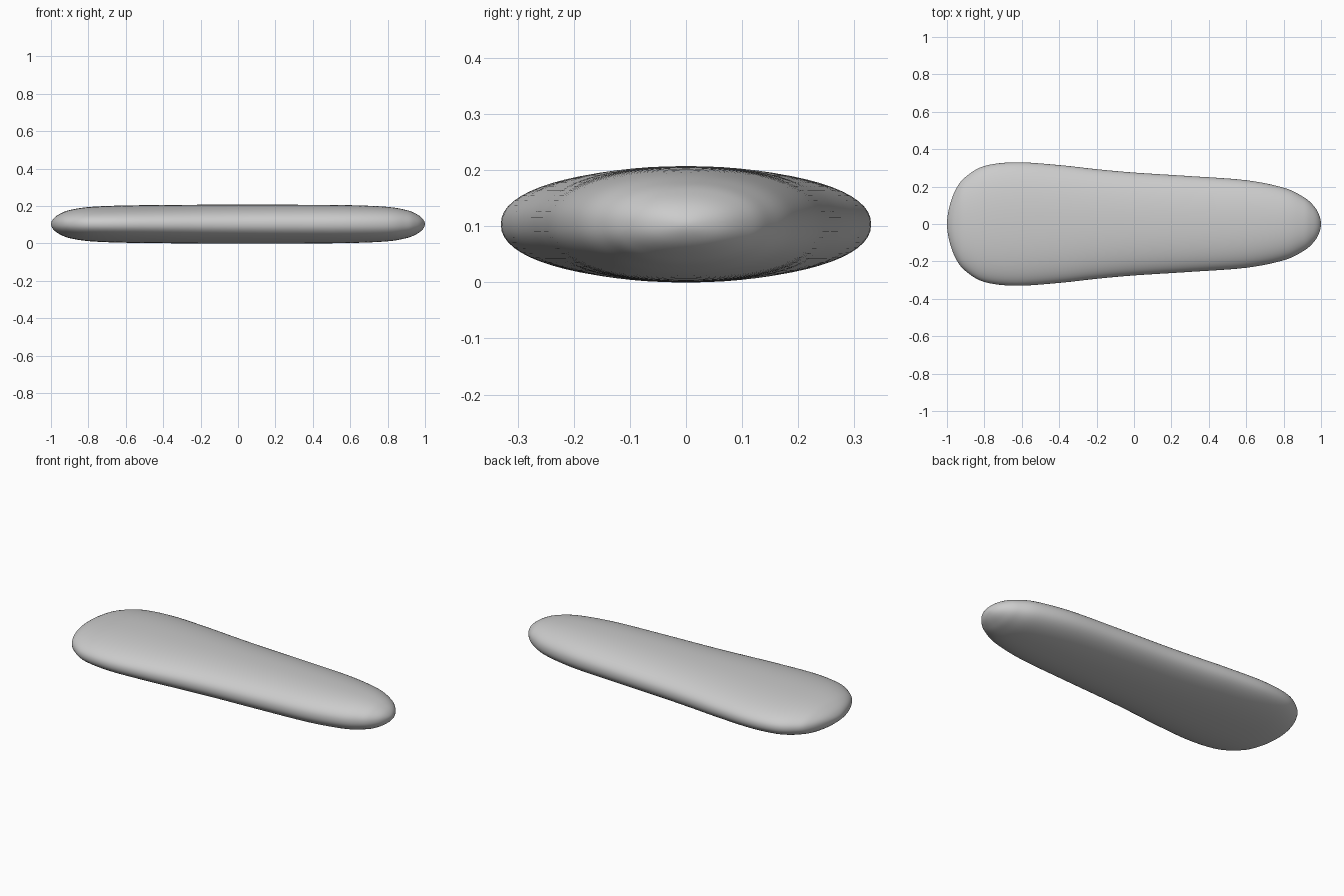
import bpy, bmesh, math

if "Cube" in bpy.data.objects:
    bpy.data.objects.remove(bpy.data.objects["Cube"])

# Stations along the length: (x, half width, half height)
STATIONS = [
    (-1.0, 0.0, 0.0), (-0.985, 0.10, 0.031), (-0.95, 0.19, 0.056), (-0.90, 0.252, 0.075),
    (-0.80, 0.31, 0.091), (-0.63, 0.33, 0.099), (-0.40, 0.315, 0.102), (-0.2, 0.293, 0.1035),
    (0.0, 0.275, 0.1035), (0.3, 0.256, 0.1035), (0.6, 0.234, 0.101), (0.8, 0.194, 0.092),
    (0.9, 0.148, 0.075), (0.95, 0.109, 0.056), (0.985, 0.06, 0.031), (1.0, 0.0, 0.0),
]
SIDES, STEPS, POWER, MID_Z = 64, 6, 2.2, 0.1035


def mirrored(p):
    return (p[0], -p[1], -p[2])


def spline(points):
    """Smooth curve through the stations, rounded at both tips."""
    p = [mirrored(points[1])] + points + [mirrored(points[-2])]
    out = []
    for i in range(1, len(p) - 2):
        for s in range(STEPS):
            t = s / STEPS
            out.append(tuple(
                0.5 * (2 * b + (c - a) * t + (2 * a - 5 * b + 4 * c - d) * t * t
                       + (3 * b - a - 3 * c + d) * t ** 3)
                for a, b, c, d in zip(p[i - 1], p[i], p[i + 1], p[i + 2])))
    return out + [points[-1]]


def rounded(v):
    return math.copysign(abs(v) ** (2 / POWER), v)


# Flattened, tapered body lofted through oval rings
bm = bmesh.new()
curve = spline(STATIONS)
rings = []
for x, w, h in curve[1:-1]:
    rings.append([bm.verts.new((x, w * rounded(math.cos(a)), MID_Z + h * rounded(math.sin(a))))
                  for a in (2 * math.pi * k / SIDES for k in range(SIDES))])
for r0, r1 in zip(rings, rings[1:]):
    for k in range(SIDES):
        j = (k + 1) % SIDES
        bm.faces.new((r0[k], r0[j], r1[j], r1[k]))

# Closed tips
for x, ring in ((-1.0, rings[0]), (1.0, rings[-1])):
    tip = bm.verts.new((x, 0, MID_Z))
    for k in range(SIDES):
        bm.faces.new((tip, ring[k], ring[(k + 1) % SIDES]))

bmesh.ops.recalc_face_normals(bm, faces=bm.faces)
for f in bm.faces:
    f.smooth = True
mesh = bpy.data.meshes.new("tapered_body")
bm.to_mesh(mesh)
bm.free()
body = bpy.data.objects.new("tapered_body", mesh)
bpy.context.collection.objects.link(body)
